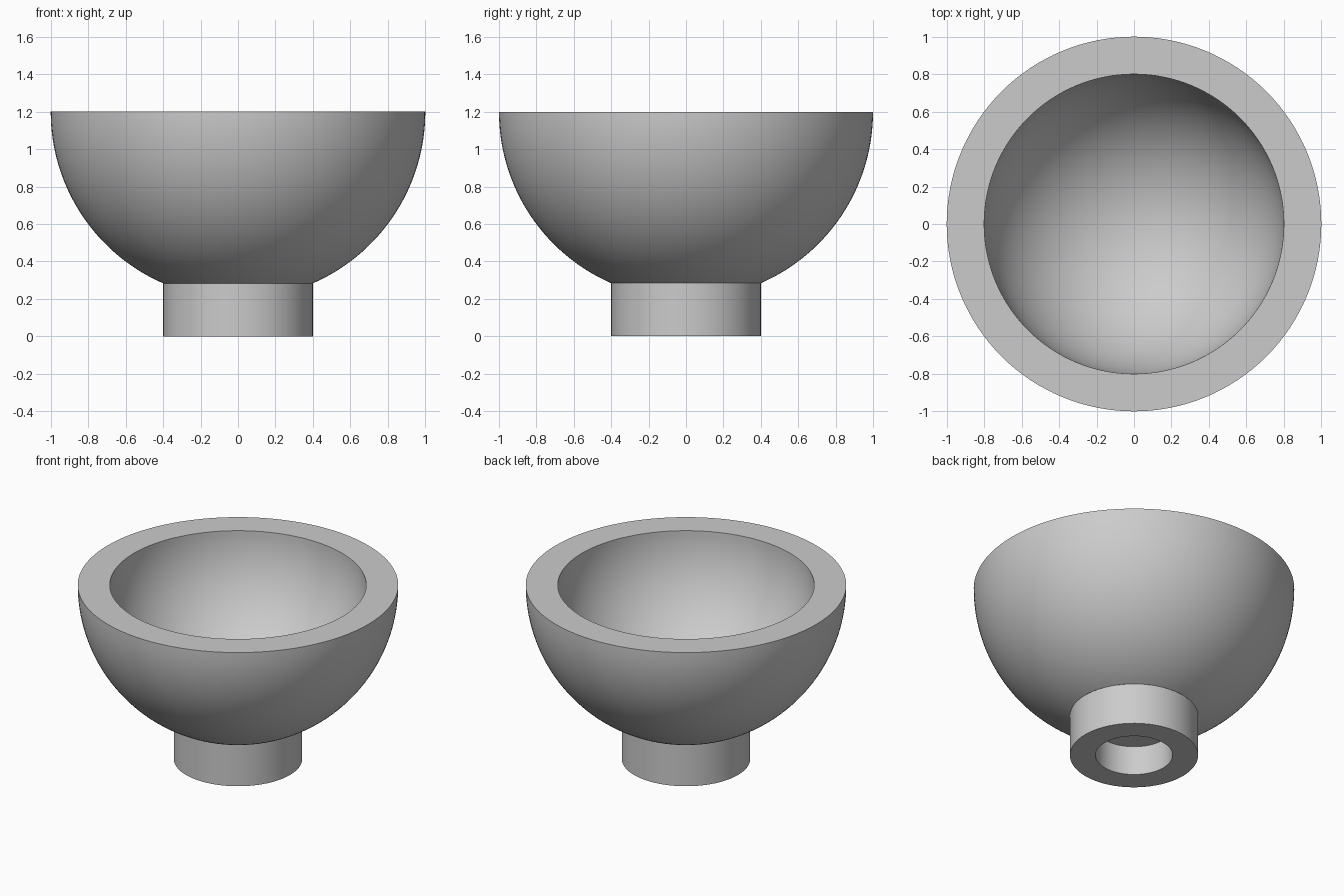
import bpy, bmesh, math

if "Cube" in bpy.data.objects:
    bpy.data.objects.remove(bpy.data.objects["Cube"])

grey = bpy.data.materials.new("plain grey")
grey.diffuse_color = (0.6, 0.6, 0.6, 1)
grey.use_nodes = True
grey.node_tree.nodes["Principled BSDF"].inputs["Base Color"].default_value = grey.diffuse_color


def lathe(name, profile, segments):
    """Spin an (r, z) profile around the z axis."""
    bm = bmesh.new()
    verts = [bm.verts.new((r, 0, z)) for r, z in profile]
    edges = [bm.edges.new(pair) for pair in zip(verts, verts[1:])]
    bmesh.ops.spin(bm, geom=verts + edges, cent=(0, 0, 0), axis=(0, 0, 1),
                   angle=2 * math.pi, steps=segments, use_duplicate=False)
    bmesh.ops.remove_doubles(bm, verts=bm.verts, dist=1e-5)
    bmesh.ops.recalc_face_normals(bm, faces=bm.faces)
    mesh = bpy.data.meshes.new(name)
    bm.to_mesh(mesh)
    bm.free()
    mesh.materials.append(grey)
    obj = bpy.data.objects.new(name, mesh)
    bpy.context.collection.objects.link(obj)
    bpy.ops.object.select_all(action='DESELECT')
    obj.select_set(True)
    bpy.context.view_layer.objects.active = obj
    bpy.ops.object.shade_smooth_by_angle(angle=math.radians(30))
    return obj


def arc(radius, start, end, steps):
    """Points on a circle around the rim centre, angle measured from straight down."""
    angles = [start + (end - start) * i / steps for i in range(steps + 1)]
    return [(radius * math.sin(a), RIM_Z - radius * math.cos(a)) for a in angles]


RIM_Z = 1.2
FOOT_R, HOLE_R, HOLE_TOP = 0.4, 0.24, 0.2
join = math.asin(FOOT_R)          # where the outer bowl meets the foot
join_z = RIM_Z - math.cos(join)

# Thick hemispherical bowl: outer wall, flat rim, inner wall
lathe("bowl", arc(1.0, join, math.pi / 2, 32) + arc(0.8, math.pi / 2, 0, 40), 128)

# Round foot with a blind hole underneath
lathe("foot", [(0, HOLE_TOP), (HOLE_R, HOLE_TOP), (HOLE_R, 0), (FOOT_R, 0),
               (FOOT_R, join_z)], 64)
